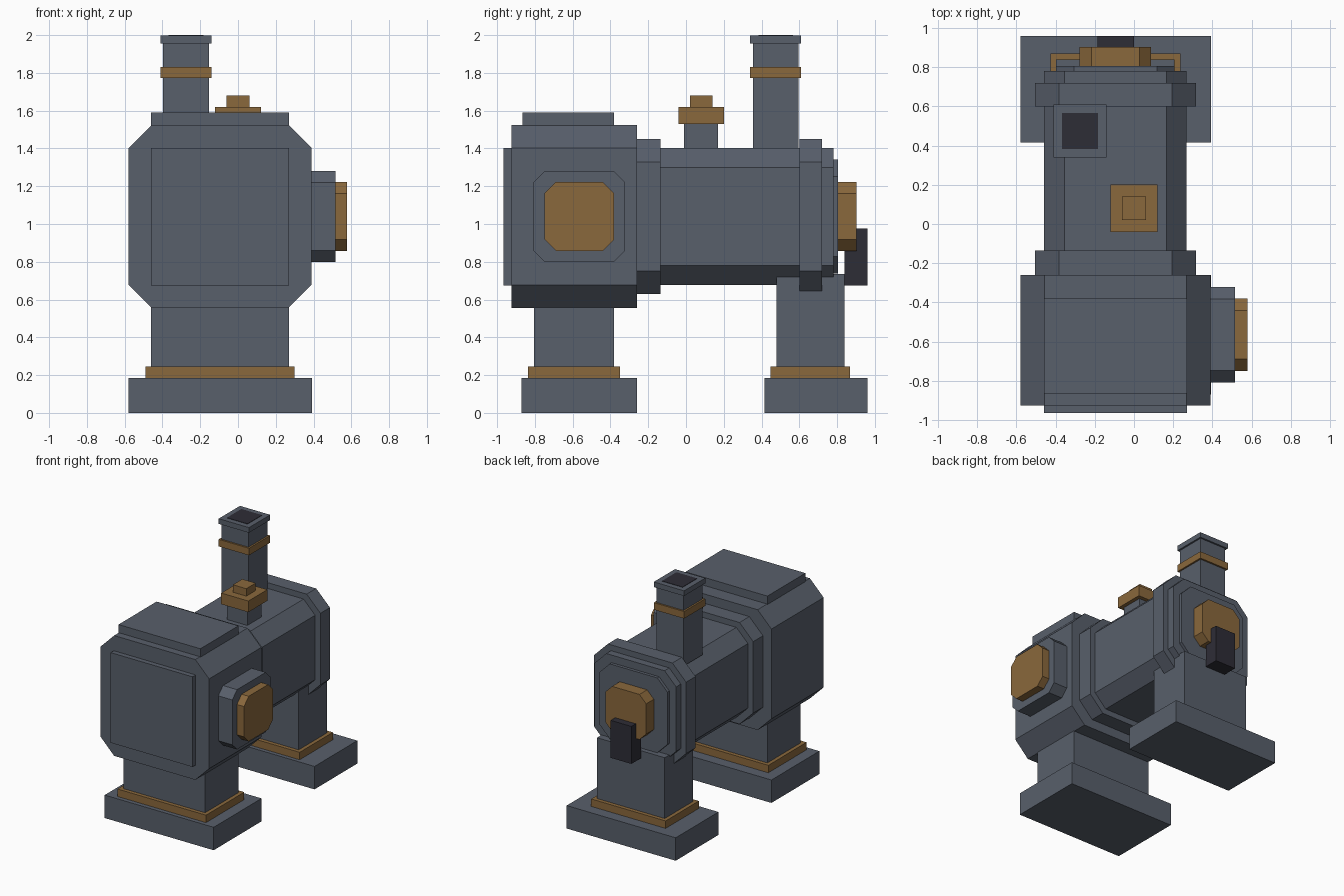
import bpy, bmesh
from mathutils import Vector

if "Cube" in bpy.data.objects:
    bpy.data.objects.remove(bpy.data.objects["Cube"], do_unlink=True)


def make_material(name, rgb):
    m = bpy.data.materials.new(name)
    m.use_nodes = True
    m.diffuse_color = (*rgb, 1)
    m.node_tree.nodes["Principled BSDF"].inputs["Base Color"].default_value = (*rgb, 1)
    return m


SLATE = make_material("slate_grey", (0.098, 0.115, 0.147))
BRASS = make_material("aged_brass", (0.254, 0.138, 0.045))
DARK = make_material("soot_black", (0.027, 0.026, 0.037))


def prism(name, mat, axis, span, center, half, chamfer=0.0):
    """Extrude a rectangle, with optional cut corners, along an axis.
    center and half are given for the two remaining axes, in xyz order."""
    a, b = half
    c = chamfer
    if c:
        pts = [(a, b - c), (a - c, b), (c - a, b), (-a, b - c),
               (-a, c - b), (c - a, -b), (a - c, -b), (a, c - b)]
    else:
        pts = [(a, b), (-a, b), (-a, -b), (a, -b)]
    bm = bmesh.new()
    rings = []
    for t in span:
        ring = []
        for u, v in pts:
            co = [center[0] + u, center[1] + v]
            co.insert(axis, t)
            ring.append(bm.verts.new(Vector(co)))
        rings.append(ring)
    low, high = rings
    bm.faces.new(low)
    bm.faces.new(high)
    for i in range(len(pts)):
        j = (i + 1) % len(pts)
        bm.faces.new((low[i], low[j], high[j], high[i]))
    bmesh.ops.recalc_face_normals(bm, faces=bm.faces)
    mesh = bpy.data.meshes.new(name)
    bm.to_mesh(mesh)
    bm.free()
    mesh.materials.append(mat)
    ob = bpy.data.objects.new(name, mesh)
    bpy.context.collection.objects.link(ob)
    return ob


def box(name, mat, x, y, z):
    return prism(name, mat, 2, z, (sum(x) / 2, sum(y) / 2),
                 ((x[1] - x[0]) / 2, (y[1] - y[0]) / 2))


X, Y = 0, 1
CX, CZ = -0.095, 1.04      # boiler axis


def along_boiler(name, mat, y, half, chamfer):
    return prism(name, mat, Y, y, (CX, CZ), (half, half), chamfer)


# Firebox with its front and top plates
along_boiler("firebox", SLATE, (-0.925, -0.26), 0.485, 0.123)
box("firebox_front_plate", SLATE, (-0.46, 0.27), (-0.965, -0.925), (0.675, 1.402))
box("firebox_top_plate", SLATE, (-0.46, 0.27), (-0.865, -0.38), (1.52, 1.59))

# Boiler barrel, collars and rear end
along_boiler("boiler_barrel", SLATE, (-0.27, 0.78), 0.363, 0.103)
for name, y in (("front_collar", (-0.265, -0.135)), ("rear_collar", (0.60, 0.72))):
    along_boiler(name, SLATE, y, 0.41, 0.122)
along_boiler("rear_end_plate", SLATE, (0.775, 0.805), 0.302, 0.09)
along_boiler("rear_hatch", BRASS, (0.80, 0.903), 0.182, 0.06)
box("hatch_handle", DARK, (-0.185, 0.0), (0.84, 0.96), (0.675, 0.977))

# Porthole on the left side
prism("porthole_frame", SLATE, X, (0.38, 0.515), (-0.565, CZ), (0.243, 0.241), 0.06)
prism("porthole_cover", BRASS, X, (0.51, 0.578), (-0.565, CZ), (0.184, 0.182), 0.06)

# Two piers, each with a foot and a brass band
for side, hx, y, foot_y, top in (
        ("front", 0.365, (-0.805, -0.38), (-0.87, -0.26), 0.57),
        ("rear", 0.302, (0.478, 0.838), (0.415, 0.96), 0.735)):
    box(side + "_pier", SLATE, (CX - hx, CX + hx), y, (0.18, top))
    box(side + "_pier_band", BRASS, (CX - hx - 0.03, CX + hx + 0.03),
        (y[0] - 0.031, y[1] + 0.031), (0.18, 0.245))
    box(side + "_foot", SLATE, (-0.58, 0.392), foot_y, (0.0, 0.185))

# Chimney
def chimney_part(name, mat, half, z):
    prism(name, mat, 2, z, (-0.275, 0.475), (half, half))

chimney_part("chimney_stack", SLATE, 0.121, (1.38, 1.96))
chimney_part("chimney_band", BRASS, 0.135, (1.773, 1.83))
chimney_part("chimney_cap", SLATE, 0.135, (1.955, 1.997))
chimney_part("chimney_opening", DARK, 0.092, (1.993, 2.0))

# Valve on top of the boiler
for name, mat, half, z in (("valve_neck", SLATE, 0.09, (1.38, 1.535)),
                           ("valve_body", BRASS, 0.121, (1.53, 1.62)),
                           ("valve_knob", BRASS, 0.06, (1.61, 1.68))):
    prism(name, mat, 2, z, (0.0, 0.08), (half, half))
